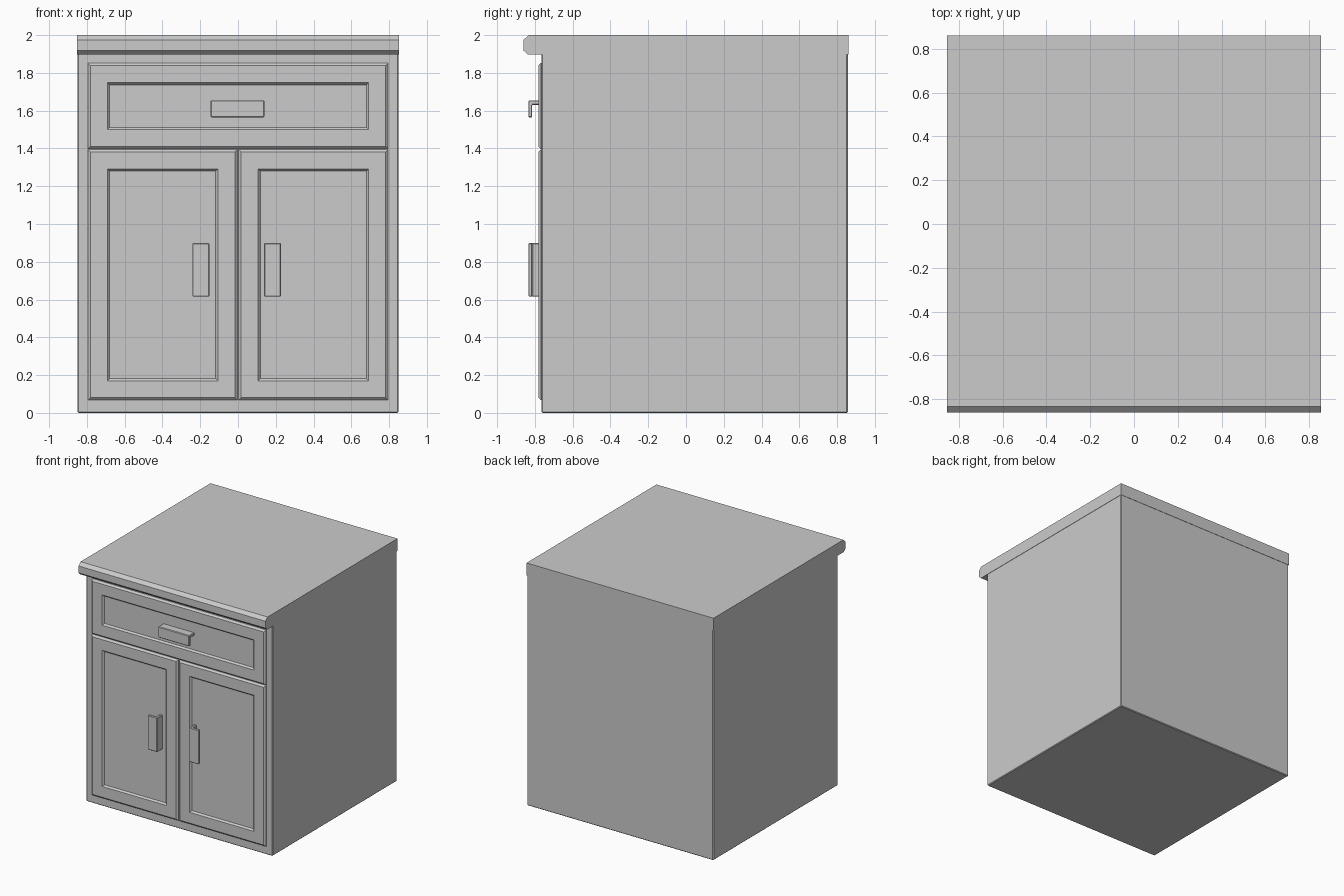
import bpy, bmesh

if "Cube" in bpy.data.objects:
    bpy.data.objects.remove(bpy.data.objects["Cube"])


def make_object(name, bm, bevel=0.0):
    bmesh.ops.recalc_face_normals(bm, faces=bm.faces)
    mesh = bpy.data.meshes.new(name)
    bm.to_mesh(mesh)
    bm.free()
    ob = bpy.data.objects.new(name, mesh)
    bpy.context.collection.objects.link(ob)
    if bevel:
        mod = ob.modifiers.new("edge_bevel", 'BEVEL')
        mod.width = bevel
        mod.segments = 1
    return ob


def prism(name, profile, extrude, bevel=0.0):
    """Extrude a planar outline of 3D points along a vector."""
    bm = bmesh.new()
    face = bm.faces.new([bm.verts.new(p) for p in profile])
    ext = bmesh.ops.extrude_face_region(bm, geom=[face])
    verts = [g for g in ext["geom"] if isinstance(g, bmesh.types.BMVert)]
    bmesh.ops.translate(bm, vec=extrude, verts=verts)
    return make_object(name, bm, bevel)


def panel(name, x0, x1, z0, z1):
    """Front panel with chamfered rim and recessed centre, from nested loops."""
    steps = [(0, -0.755), (0, -0.768), (0.014, -0.782),
             (0.103, -0.782), (0.115, -0.768)]
    bm = bmesh.new()
    loops = []
    for i, y in steps:
        loops.append([bm.verts.new((x, y, z)) for x, z in (
            (x0 + i, z0 + i), (x1 - i, z0 + i), (x1 - i, z1 - i), (x0 + i, z1 - i))])
    for a, b in zip(loops, loops[1:]):
        for k in range(4):
            n = (k + 1) % 4
            bm.faces.new((a[k], a[n], b[n], b[k]))
    bm.faces.new(loops[-1])
    bm.faces.new(loops[0][::-1])
    return make_object(name, bm)


# cabinet body
prism("cabinet_body",
      [(-0.85, -0.765, 0), (0.85, -0.765, 0), (0.85, 0.857, 0), (-0.85, 0.857, 0)],
      (0, 0, 1.91), bevel=0.006)

# countertop with chamfered front lip
lip = [(0.86, 1.898), (0.86, 2.0), (-0.833, 2.0), (-0.86, 1.975),
       (-0.86, 1.918), (-0.838, 1.898)]
prism("countertop", [(-0.853, y, z) for y, z in lip], (1.706, 0, 0))

# drawer front and doors
panel("drawer_front", -0.795, 0.795, 1.397, 1.852)
for side, x0, x1 in (("left", -0.795, -0.003), ("right", 0.003, 0.795)):
    panel(side + "_door", x0, x1, 0.067, 1.395)

# L-shaped handles: u runs from the flange across the grip plate
grip = [(0, -0.764), (0, -0.835), (0.09, -0.835), (0.09, -0.814),
        (0.024, -0.814), (0.024, -0.764)]
prism("drawer_handle", [(-0.145, y, 1.655 - u) for u, y in grip], (0.285, 0, 0), 0.005)
prism("left_door_handle", [(-0.152 - u, y, 0.615) for u, y in grip], (0, 0, 0.285), 0.005)
prism("right_door_handle", [(0.138 + u, y, 0.615) for u, y in grip], (0, 0, 0.285), 0.005)
